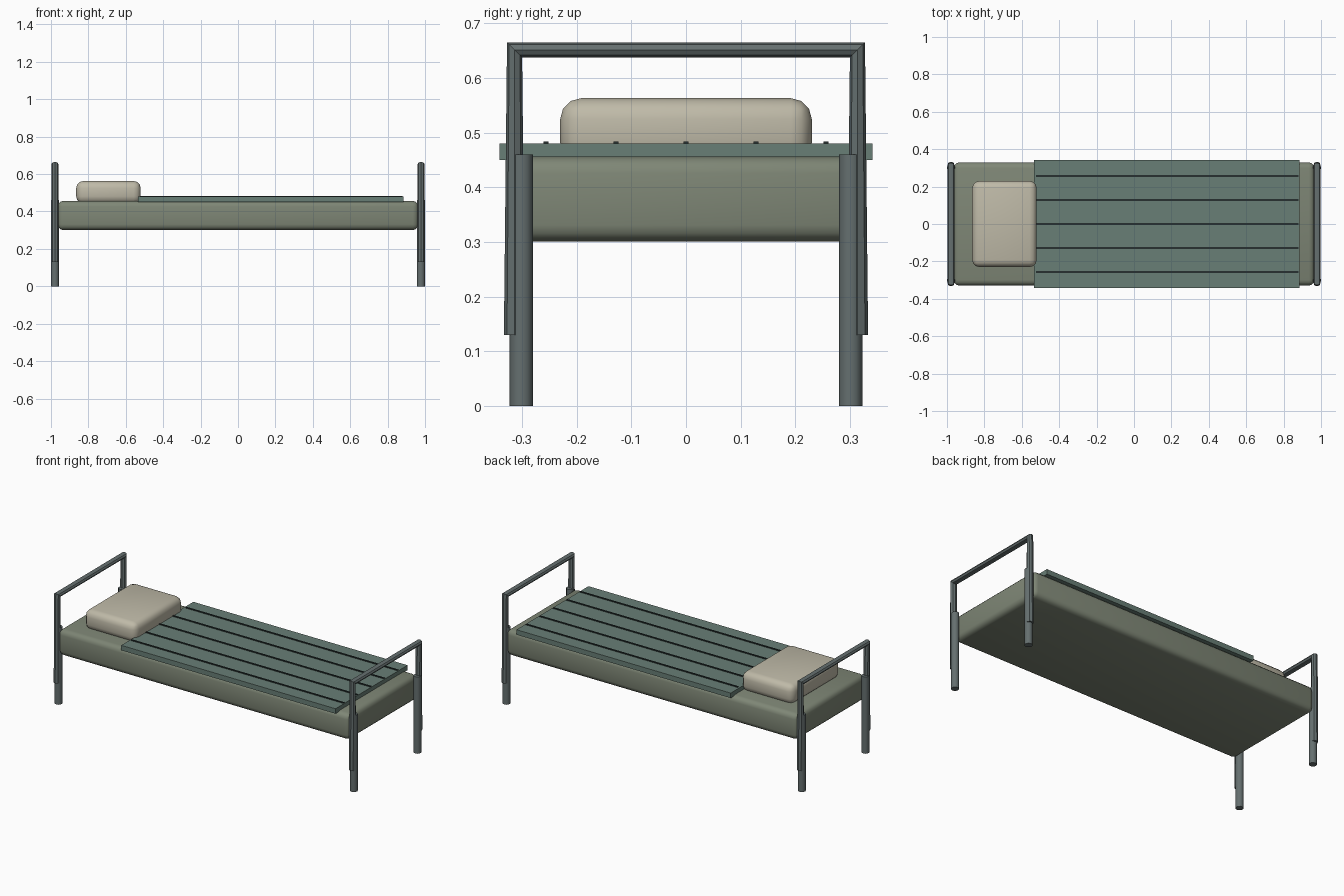
import bpy

if "Cube" in bpy.data.objects:
    bpy.data.objects.remove(bpy.data.objects["Cube"])


def material(name, rgb):
    m = bpy.data.materials.new(name)
    m.diffuse_color = (*rgb, 1)
    m.use_nodes = True
    m.node_tree.nodes["Principled BSDF"].inputs["Base Color"].default_value = m.diffuse_color
    return m


metal = material("grey_metal", (0.13, 0.16, 0.16))
canvas = material("drab_canvas", (0.21, 0.24, 0.18))
wool = material("green_wool", (0.14, 0.21, 0.18))
dark = material("dark_stripe", (0.02, 0.03, 0.03))
linen = material("linen", (0.52, 0.49, 0.39))


def finish(ob, name, mat):
    ob.name = name
    ob.data.materials.clear()
    ob.data.materials.append(mat)
    bpy.ops.object.shade_smooth_by_angle(angle=0.6)
    return ob


def box(name, lo, hi, mat, bevel=0, segments=3):
    bpy.ops.mesh.primitive_cube_add(size=1, location=[(a + b) / 2 for a, b in zip(lo, hi)])
    ob = bpy.context.object
    ob.scale = [b - a for a, b in zip(lo, hi)]
    bpy.ops.object.transform_apply(location=False, rotation=False, scale=True)
    if bevel:
        mod = ob.modifiers.new("round", 'BEVEL')
        mod.width, mod.segments = bevel, segments
        bpy.ops.object.modifier_apply(modifier=mod.name)
    return finish(ob, name, mat)


def hoop(name, x):
    # bent tube: up one post, across, down the other
    cu = bpy.data.curves.new(name, 'CURVE')
    cu.dimensions = '3D'
    cu.bevel_depth, cu.bevel_resolution, cu.use_fill_caps = 0.0195, 2, True
    sp = cu.splines.new('POLY')
    sp.points.add(3)
    path = [(-0.3135, 0.13), (-0.3135, 0.6515), (0.3135, 0.6515), (0.3135, 0.13)]
    for p, (y, z) in zip(sp.points, path):
        p.co = (x, y, z, 1)
    ob = bpy.data.objects.new(name, cu)
    bpy.context.collection.objects.link(ob)
    bpy.ops.object.select_all(action='DESELECT')
    ob.select_set(True)
    bpy.context.view_layer.objects.active = ob
    bpy.ops.object.convert(target='MESH')
    finish(bpy.context.object, name, metal)


# end frames: hoops and legs
for sx, end in ((-1, "head"), (1, "foot")):
    hoop(end + "_hoop", sx * 0.9785)
    for sy, side in ((-1, "front"), (1, "back")):
        bpy.ops.mesh.primitive_cylinder_add(vertices=12, radius=0.0215, depth=0.46,
                                            location=(sx * 0.9785, sy * 0.301, 0.23))
        finish(bpy.context.object, f"{end}_{side}_leg", metal)

# bedding
box("mattress", (-0.965, -0.329, 0.301), (0.965, 0.329, 0.456), canvas, 0.03)
box("blanket", (-0.535, -0.341, 0.45), (0.885, 0.341, 0.48), wool)
box("pillow", (-0.865, -0.23, 0.443), (-0.52, 0.23, 0.563), linen, 0.038)

# blanket stripes
for i in range(-2, 3):
    y = i * 0.128
    box(f"stripe_{i + 3}", (-0.525, y - 0.005, 0.475), (0.88, y + 0.005, 0.484), dark)
